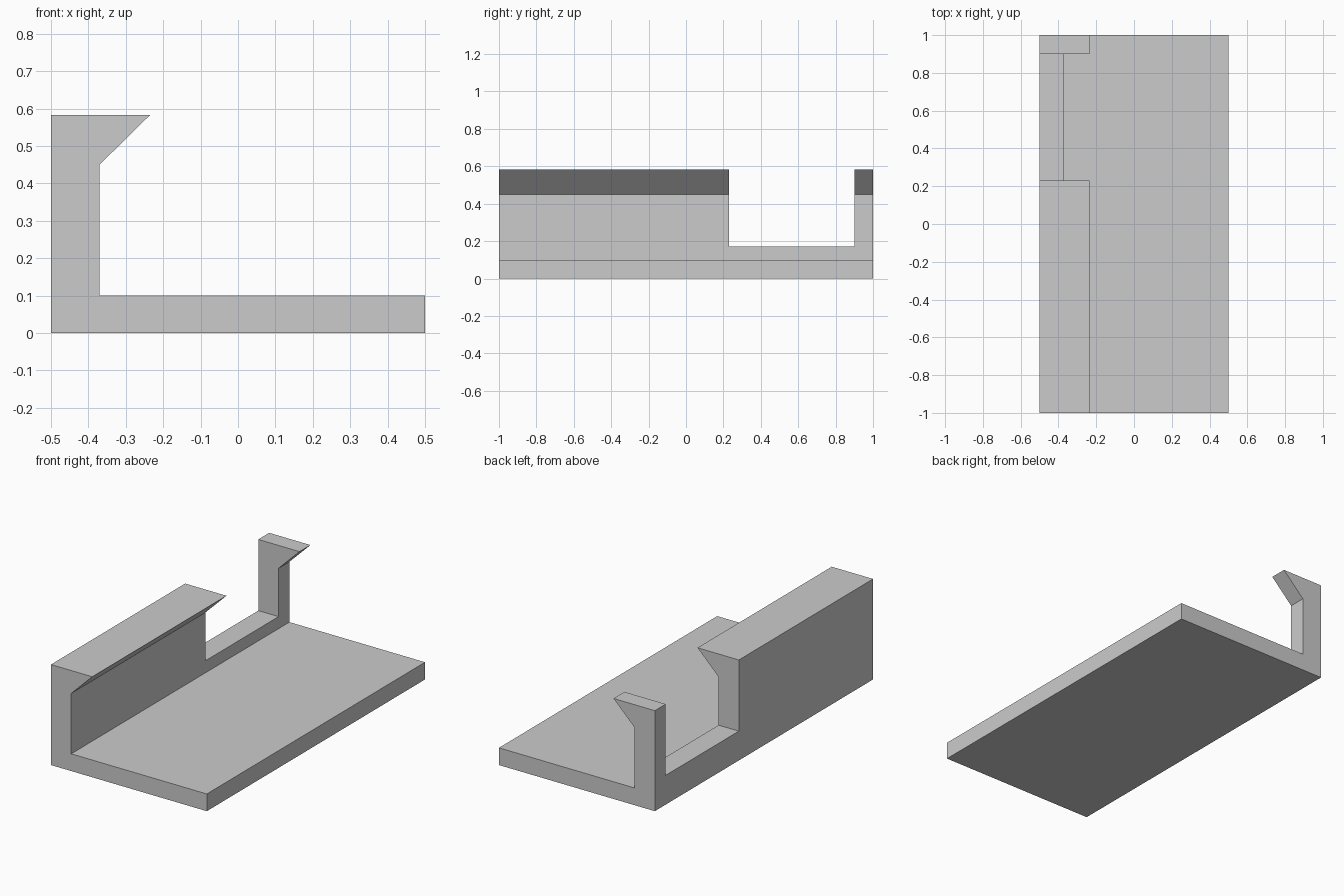
import bpy
import bmesh

cube = bpy.data.objects.get("Cube")
if cube:
    bpy.data.objects.remove(cube, do_unlink=True)

grey = bpy.data.materials.new("plain_grey")
grey.use_nodes = True
colour = (0.6, 0.6, 0.6, 1)
grey.diffuse_color = colour
grey.node_tree.nodes["Principled BSDF"].inputs["Base Color"].default_value = colour


def extrude_profile(name, profile, y0, y1):
    """Solid made by sweeping an x-z outline from y0 to y1."""
    bm = bmesh.new()
    face = bm.faces.new([bm.verts.new((x, y0, z)) for x, z in profile])
    result = bmesh.ops.extrude_face_region(bm, geom=[face])
    moved = [v for v in result["geom"] if isinstance(v, bmesh.types.BMVert)]
    bmesh.ops.translate(bm, verts=moved, vec=(0, y1 - y0, 0))
    bmesh.ops.recalc_face_normals(bm, faces=bm.faces)
    mesh = bpy.data.meshes.new(name)
    bm.to_mesh(mesh)
    bm.free()
    mesh.materials.append(grey)
    obj = bpy.data.objects.new(name, mesh)
    bpy.context.collection.objects.link(obj)
    return obj


# Base plate, side wall and overhanging lip in one outline
bracket = extrude_profile("hooked_bracket", [
    (-0.5, 0), (0.5, 0), (0.5, 0.1), (-0.37, 0.1),
    (-0.37, 0.45), (-0.235, 0.583), (-0.5, 0.583)], -1, 1)

# Opening through the wall, leaving a low sill and a narrow rear hook
cutter = extrude_profile("wall_opening_cutter", [
    (-0.7, 0.17), (-0.1, 0.17), (-0.1, 0.8), (-0.7, 0.8)], 0.23, 0.9)
cutter.hide_render = True

cut = bracket.modifiers.new("wall_opening", "BOOLEAN")
cut.operation = "DIFFERENCE"
cut.solver = "EXACT"
cut.object = cutter

# Bake the cut and remove the helper
bpy.context.view_layer.objects.active = bracket
bracket.select_set(True)
bpy.ops.object.modifier_apply(modifier=cut.name)
bpy.data.objects.remove(cutter, do_unlink=True)
